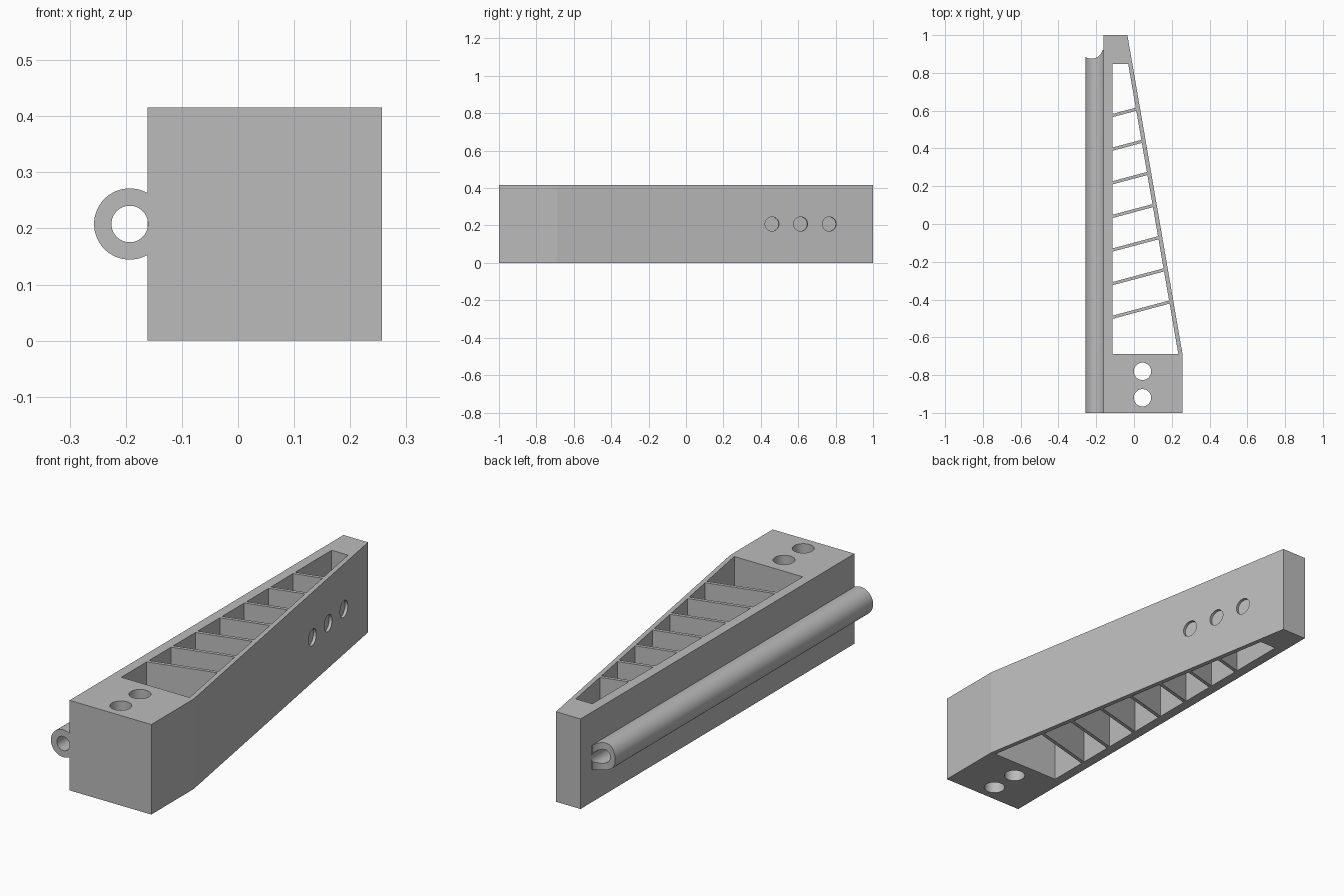
import bpy, bmesh, math
from mathutils import Matrix, Vector

cube = bpy.data.objects.get("Cube")
if cube:
    bpy.data.objects.remove(cube, do_unlink=True)

HEIGHT = 0.416
MID_Z = 0.208
LEFT, RIGHT, TIP = -0.161, 0.257, -0.035
BEND_Y = -0.69
SLOPE = (TIP - RIGHT) / (1 - BEND_Y)      # x change per y along the slanted wall
WALL = 0.022
POCKET_LEFT = -0.115

grey = bpy.data.materials.new("plain grey")
grey.use_nodes = True
colour = (0.5, 0.5, 0.5, 1)
grey.diffuse_color = colour
grey.node_tree.nodes["Principled BSDF"].inputs["Base Color"].default_value = colour


def make_object(name, bm):
    bmesh.ops.recalc_face_normals(bm, faces=bm.faces)
    mesh = bpy.data.meshes.new(name)
    bm.to_mesh(mesh)
    bm.free()
    mesh.materials.append(grey)
    obj = bpy.data.objects.new(name, mesh)
    bpy.context.collection.objects.link(obj)
    return obj


def prism(name, outline, bottom, top):
    """Extrude an xy outline from bottom to top."""
    bm = bmesh.new()
    face = bm.faces.new([bm.verts.new((x, y, bottom)) for x, y in outline])
    result = bmesh.ops.extrude_face_region(bm, geom=[face])
    verts = [v for v in result["geom"] if isinstance(v, bmesh.types.BMVert)]
    bmesh.ops.translate(bm, verts=verts, vec=(0, 0, top - bottom))
    return make_object(name, bm)


def rod(name, centre, axis, radius, length):
    """Cylinder of the given length centred on a point."""
    turn = Vector((0, 0, 1)).rotation_difference(Vector(axis)).to_matrix().to_4x4()
    bm = bmesh.new()
    bmesh.ops.create_cone(bm, cap_ends=True, segments=64, radius1=radius,
                          radius2=radius, depth=length,
                          matrix=Matrix.Translation(centre) @ turn)
    return make_object(name, bm)


def combine(target, tool, operation):
    """Apply a boolean and discard the tool."""
    mod = target.modifiers.new("boolean", "BOOLEAN")
    mod.operation = operation
    mod.solver = "EXACT"
    mod.object = tool
    graph = bpy.context.evaluated_depsgraph_get()
    mesh = bpy.data.meshes.new_from_object(target.evaluated_get(graph))
    target.modifiers.clear()
    target.data = mesh
    bpy.data.objects.remove(tool, do_unlink=True)


def slant_x(y):
    return RIGHT + SLOPE * (y - BEND_Y)


# Tapered body
body = prism("tapered_bracket", [(LEFT, -1), (RIGHT, -1), (RIGHT, BEND_Y),
                                 (TIP, 1), (LEFT, 1)], 0, HEIGHT)

# Hinge tube along the left side, with bore and scooped back end
combine(body, rod("tube", (-0.193, -0.04, MID_Z), (0, 1, 0), 0.0635, 1.92), "UNION")
combine(body, rod("bore", (-0.193, -0.09, MID_Z), (0, 1, 0), 0.0325, 2.02), "DIFFERENCE")
combine(body, rod("scoop", (-0.225, 0.935, MID_Z), (0, 0, 1), 0.06, 0.3), "DIFFERENCE")


# Open cells, separated by seven slanted ribs
def rib_line(y_left, rise=0.267):
    """Left and right end points of a rib edge starting at y_left."""
    # meet the inner face of the slanted wall
    x = (slant_x(y_left - rise * POCKET_LEFT) - WALL) / (1 - SLOPE * rise)
    return (POCKET_LEFT, y_left), (x, y_left + rise * (x - POCKET_LEFT))


HALF_RIB = 0.0085
ribs = [-0.494 + 0.178 * i for i in range(7)]
lower = [rib_line(-0.688, 0)] + [rib_line(y + HALF_RIB) for y in ribs]
upper = [rib_line(y - HALF_RIB) for y in ribs] + [rib_line(0.848, 0)]
for (a, b), (d, c) in zip(lower, upper):
    combine(body, prism("cell", [a, b, c, d], -0.1, HEIGHT + 0.1), "DIFFERENCE")

# Vertical bolt holes in the front block
for y in (-0.78, -0.92):
    combine(body, rod("bolt_hole", (0.045, y, MID_Z), (0, 0, 1), 0.046, 1), "DIFFERENCE")

# Shallow round recesses in the slanted wall
for y in (0.46, 0.613, 0.766):
    combine(body, rod("recess", (slant_x(y), y, MID_Z), (1, -SLOPE, 0), 0.038, 0.026),
            "DIFFERENCE")

# Smooth round walls, crisp edges
bpy.ops.object.select_all(action="DESELECT")
body.select_set(True)
bpy.context.view_layer.objects.active = body
bpy.ops.object.shade_smooth_by_angle(angle=math.radians(8))
